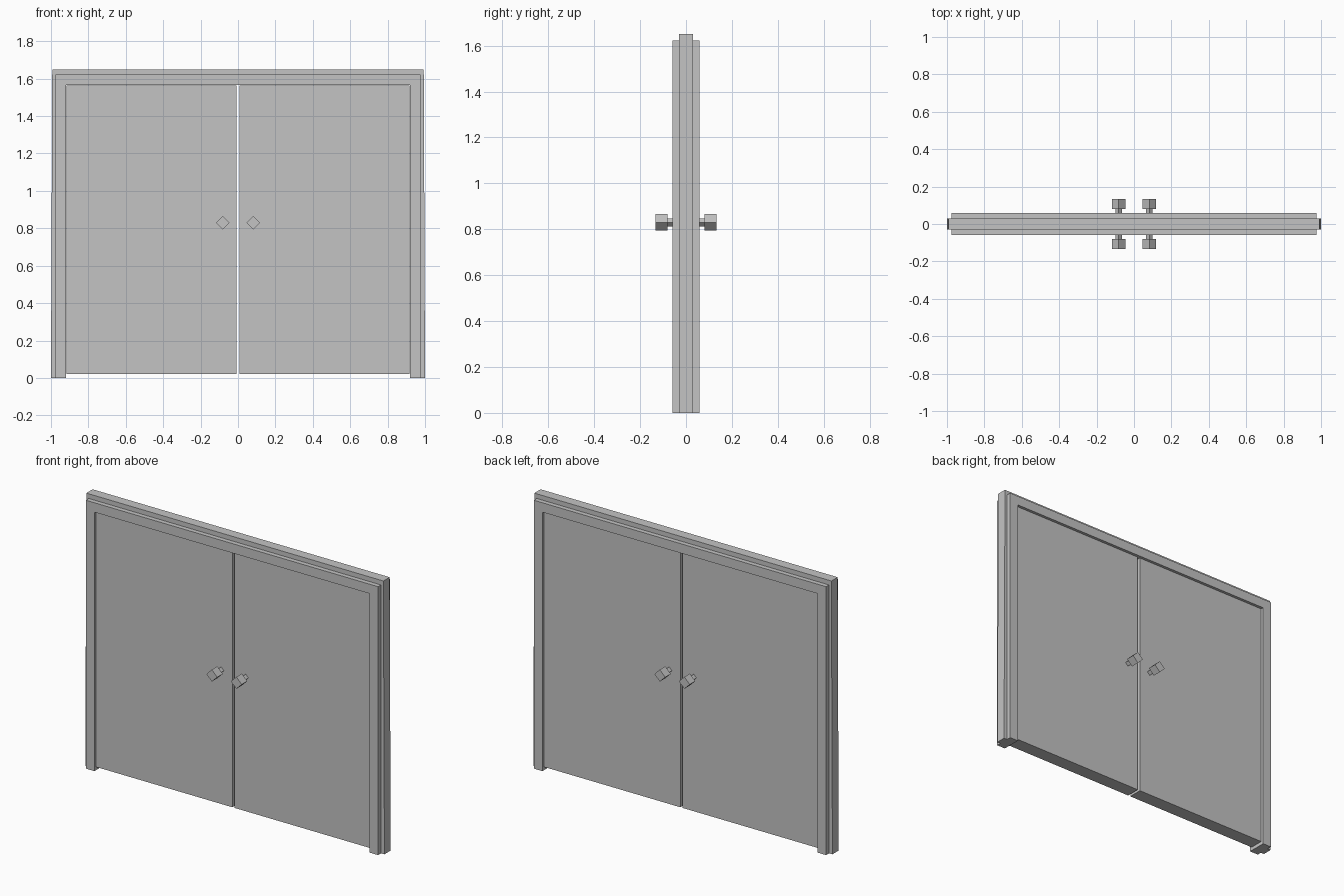
import bpy, bmesh
from mathutils import Vector

cube = bpy.data.objects.get("Cube")
if cube:
    bpy.data.objects.remove(cube, do_unlink=True)

grey = bpy.data.materials.new("light grey")
grey.use_nodes = True
colour = (0.55, 0.55, 0.55, 1)
grey.diffuse_color = colour
grey.node_tree.nodes["Principled BSDF"].inputs["Base Color"].default_value = colour


def prism(name, outlines):
    """Extrude (x, z) outlines along y; each entry is (points, y0, y1)."""
    bm = bmesh.new()
    for points, y0, y1 in outlines:
        face = bm.faces.new([bm.verts.new((x, y0, z)) for x, z in points])
        ext = bmesh.ops.extrude_face_region(bm, geom=[face])
        verts = [v for v in ext["geom"] if isinstance(v, bmesh.types.BMVert)]
        bmesh.ops.translate(bm, verts=verts, vec=Vector((0, y1 - y0, 0)))
    bmesh.ops.recalc_face_normals(bm, faces=bm.faces)
    mesh = bpy.data.meshes.new(name)
    bm.to_mesh(mesh)
    bm.free()
    mesh.materials.append(grey)
    obj = bpy.data.objects.new(name, mesh)
    bpy.context.collection.objects.link(obj)
    return obj


def arch(bottom, top, height, inner=0.92, inner_height=1.565):
    """Outline of two posts joined by a header, open at the bottom."""
    return [(-bottom, 0), (-top, height), (top, height), (bottom, 0),
            (inner, 0), (inner, inner_height), (-inner, inner_height), (-inner, 0)]


def rect(x0, x1, z0, z1):
    return [(x0, z0), (x0, z1), (x1, z1), (x1, z0)]


def diamond(x, z, r):
    return [(x - r, z), (x, z + r), (x + r, z), (x, z - r)]


# Frame core and the trim boards on both faces
prism("frame_core", [(arch(1.0, 0.993, 1.65), -0.03, 0.03)])
for label, s in (("front", -1), ("back", 1)):
    prism(label + "_trim", [(arch(0.977, 0.977, 1.622), s * 0.03, s * 0.058)])

# Door leaves, each with a square knob on both faces
for side, sx in (("left", 1), ("right", -1)):
    x0, x1 = sorted((sx * 0.008, sx * 0.918))
    prism(side + "_door", [(rect(x0, x1, 0.02, 1.563), -0.043, 0.043)])
    for label, sy in (("front", -1), ("back", 1)):
        x = sx * 0.082
        prism(f"{side}_{label}_knob", [
            (diamond(x, 0.83, 0.018), sy * 0.04, sy * 0.08),
            (diamond(x, 0.83, 0.036), sy * 0.08, sy * 0.133)])
